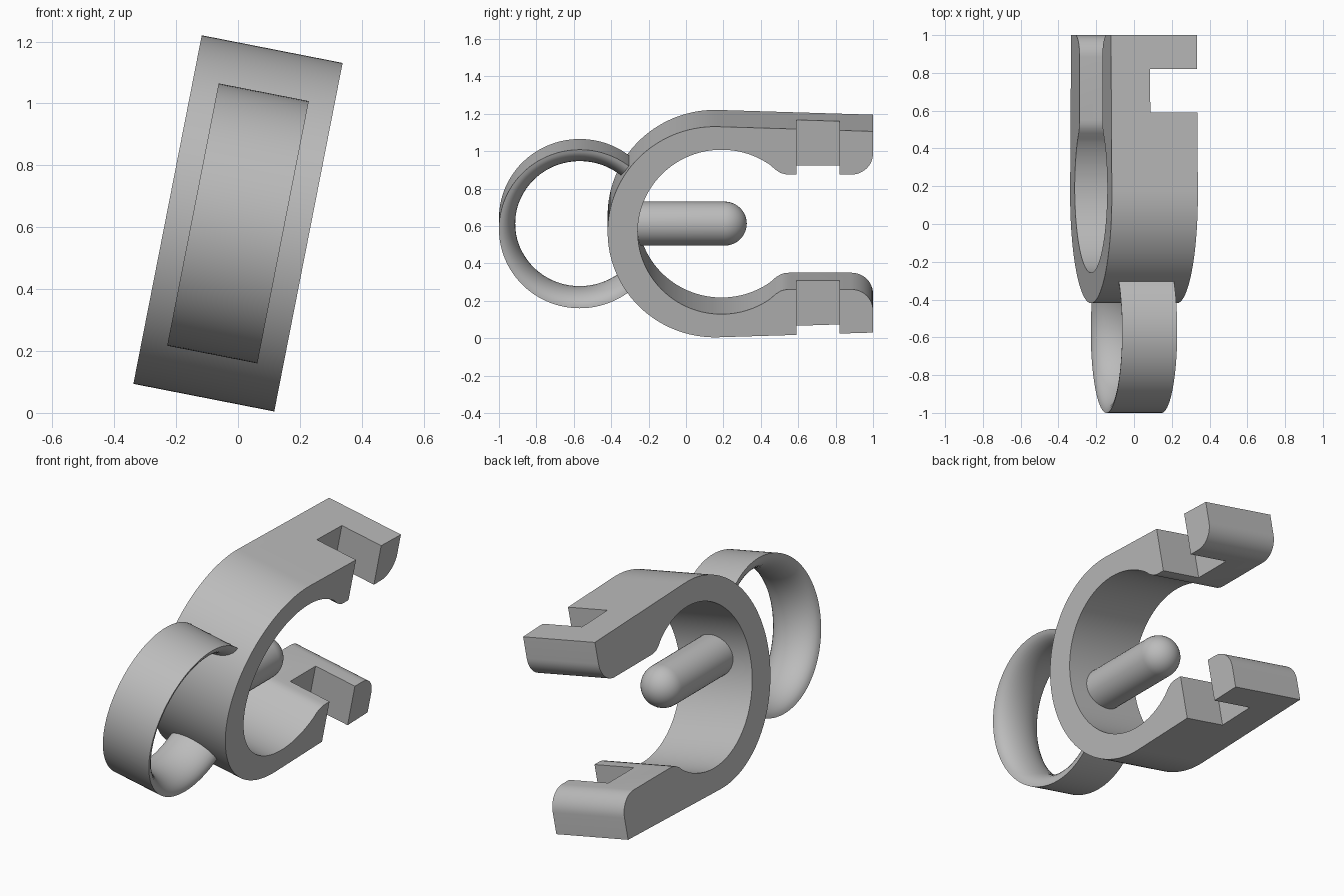
import bpy, bmesh
from math import sin, cos, pi, radians
from mathutils import Matrix

cube = bpy.data.objects.get("Cube")
if cube:
    bpy.data.objects.remove(cube, do_unlink=True)

# One grey plastic for everything
grey = bpy.data.materials.new("grey plastic")
grey.use_nodes = True
COLOUR = (0.5, 0.5, 0.5, 1)
grey.diffuse_color = COLOUR
grey.node_tree.nodes["Principled BSDF"].inputs["Base Color"].default_value = COLOUR

# The whole clip leans sideways about its long axis
LEAN = Matrix.Translation((0, 0, 0.6125)) @ Matrix.Rotation(radians(11.1), 4, 'Y')
HALF_WIDTH = 0.232


def arc(cy, cz, r, start, end, n):
    """Points on a circle in the side plane, angles in degrees from +y."""
    angles = [radians(start + (end - start) * i / n) for i in range(n + 1)]
    return [(cy + r * cos(a), cz + r * sin(a)) for a in angles]


def finish(name, bm):
    bmesh.ops.recalc_face_normals(bm, faces=bm.faces)
    mesh = bpy.data.meshes.new(name)
    bm.to_mesh(mesh)
    bm.free()
    obj = bpy.data.objects.new(name, mesh)
    bpy.context.collection.objects.link(obj)
    mesh.materials.append(grey)
    obj.matrix_world = LEAN
    return obj


def smooth(obj):
    bpy.ops.object.select_all(action='DESELECT')
    obj.select_set(True)
    bpy.context.view_layer.objects.active = obj
    bpy.ops.object.shade_smooth_by_angle(angle=radians(30))


def extrude_profile(name, points, x0, x1):
    bm = bmesh.new()
    face = bm.faces.new([bm.verts.new((x0, y, z)) for y, z in points])
    out = bmesh.ops.extrude_face_region(bm, geom=[face])
    moved = [v for v in out["geom"] if isinstance(v, bmesh.types.BMVert)]
    bmesh.ops.translate(bm, verts=moved, vec=(x1 - x0, 0, 0))
    return finish(name, bm)


# Clip body: upper half of the C outline, mirrored to the lower half
outer = arc(0.155, 0, 0.574, 180, 88, 40) + [(1, 0.548)]
tip = arc(0.885, 0.428, 0.115, 0, -90, 12)
pad = [(0.55, 0.313), (0.528, 0.315), (0.505, 0.322), (0.48, 0.338)]
inner = arc(0.19, 0, 0.448, 54.5, 180, 48)
upper = outer + tip + pad + inner
lower = [(y, -z) for y, z in reversed(upper[1:-1])]
body = extrude_profile("clip_body", upper + lower, -HALF_WIDTH, HALF_WIDTH)

# Notch through both jaws, open on one side
notch = extrude_profile("notch_cutter", [(0.59, -1), (0.82, -1), (0.82, 1), (0.59, 1)],
                        -0.022, 0.4)
notch.hide_render = True
cut = body.modifiers.new("notch", 'BOOLEAN')
cut.object = notch
cut.operation = 'DIFFERENCE'
cut.solver = 'EXACT'
bpy.context.view_layer.objects.active = body
bpy.context.view_layer.update()
bpy.ops.object.modifier_apply(modifier=cut.name)
bpy.data.objects.remove(notch, do_unlink=True)
smooth(body)

# Finger ring: flat outside, bulging inside, both ends buried in the body
bm = bmesh.new()
section = [(0.1485 * cos(pi * i / 16), 0.432 - 0.087 * sin(pi * i / 16)) for i in range(17)]
STEPS = 80
loops = []
for i in range(STEPS + 1):
    a = radians(42 + 276 * i / STEPS)
    loops.append([bm.verts.new((x, -0.568 + r * cos(a), r * sin(a))) for x, r in section])
for a, b in zip(loops, loops[1:]):
    for j in range(len(section)):
        k = (j + 1) % len(section)
        bm.faces.new((a[j], a[k], b[k], b[j]))
for end in (loops[0], loops[-1]):
    bm.faces.new(end)
smooth(finish("finger_ring", bm))

# Centre post: round bar with a domed tip, spun about its axis
bm = bmesh.new()
profile = [(-0.34, 0), (-0.34, 0.118)] + [
    (0.205 + 0.12 * sin(t), 0.118 * cos(t)) for t in (pi / 2 * i / 12 for i in range(13))]
verts = [bm.verts.new((0, y, z)) for y, z in profile]
edges = [bm.edges.new(pair) for pair in zip(verts, verts[1:])]
bmesh.ops.spin(bm, geom=verts + edges, cent=(0, 0, 0), axis=(0, 1, 0),
               angle=2 * pi, steps=40, use_duplicate=False)
bmesh.ops.remove_doubles(bm, verts=bm.verts, dist=0.0005)
smooth(finish("centre_post", bm))
